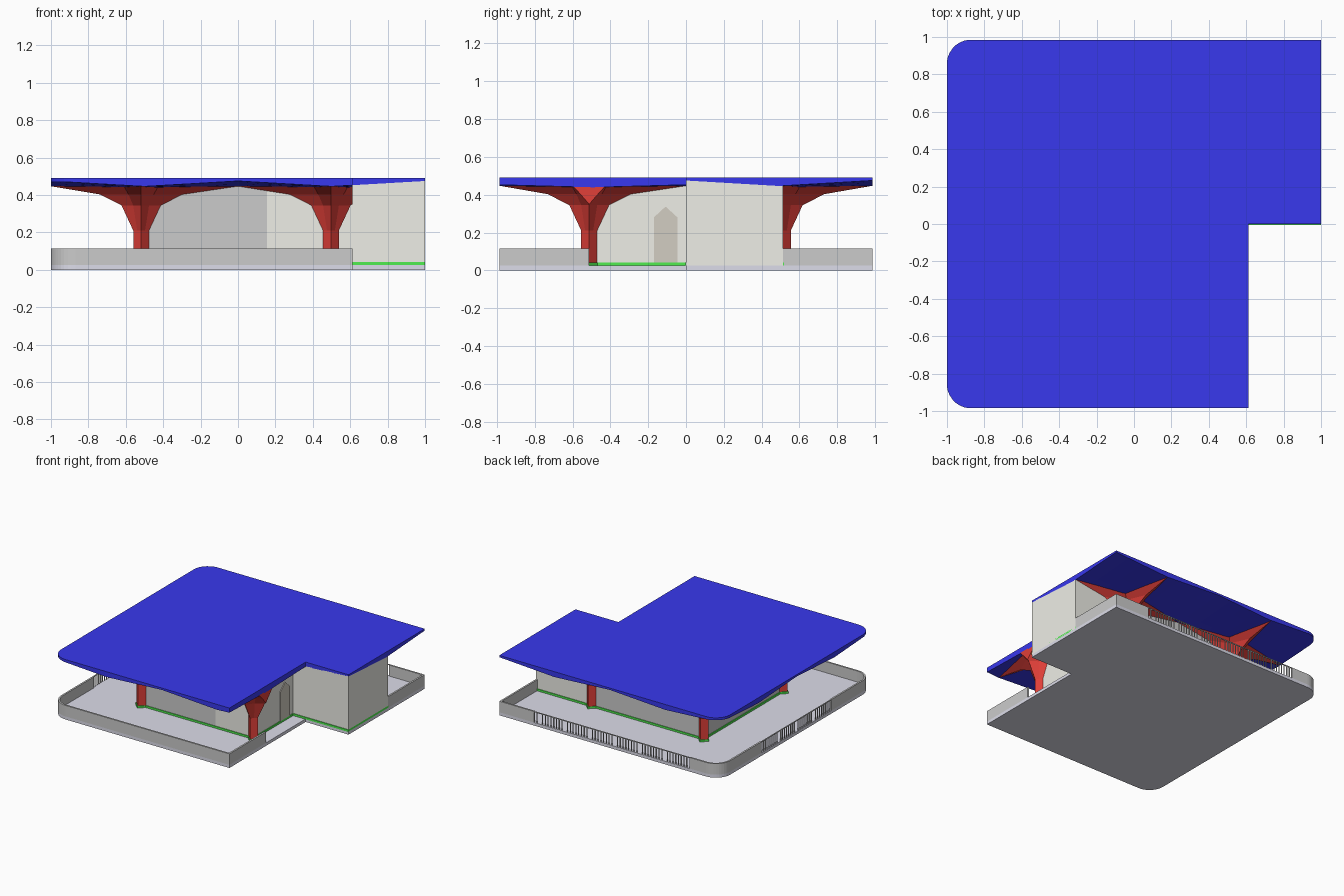
import bpy, bmesh
from math import sin, cos, pi
from mathutils import Vector

if "Cube" in bpy.data.objects:
    bpy.data.objects.remove(bpy.data.objects["Cube"])

X, Y, XN, R = 1.0, 0.985, 0.612, 0.13      # half sizes, notch edge, corner radius
CX, CY = (-0.518, 0.497), (-0.512, 0.512)  # column axes
FLOOR, ROOF, RAIL = 0.025, 0.49, 0.115


def mat(name, c):
    m = bpy.data.materials.new(name)
    m.diffuse_color = (*c, 1)
    m.use_nodes = True
    m.node_tree.nodes["Principled BSDF"].inputs["Base Color"].default_value = m.diffuse_color
    return m


BLUE = mat("roof_blue", (0.04, 0.04, 0.85))
RED = mat("column_red", (0.75, 0.05, 0.04))
BEIGE = mat("wall_beige", (0.86, 0.86, 0.80))
GLASS = mat("wall_grey", (0.69, 0.69, 0.69))
GREEN = mat("skirting_green", (0.08, 0.85, 0.08))
SLAB = mat("floor_lavender", (0.72, 0.72, 0.82))
DOOR = mat("door_brown", (0.65, 0.61, 0.54))
GREY = mat("parapet_grey", (0.6, 0.6, 0.6))


def finish(name, bm, m):
    bmesh.ops.recalc_face_normals(bm, faces=bm.faces)
    me = bpy.data.meshes.new(name)
    bm.to_mesh(me)
    bm.free()
    me.materials.append(m)
    ob = bpy.data.objects.new(name, me)
    bpy.context.collection.objects.link(ob)
    return ob


def under(x, y):
    """Height of the roof underside: low at columns, high at bay corners."""
    fx, fy = abs(abs(x) - 0.5) / 0.5, abs(abs(y) - Y / 2) / (Y / 2)
    return 0.437 + 0.009 * (fx + fy) + 0.02 * fx * fy


def arc(cx, cy, a0, a1, n=10):
    return [(cx + R * cos(a0 + (a1 - a0) * i / n), cy + R * sin(a0 + (a1 - a0) * i / n))
            for i in range(n + 1)]


def dense(path, n=8):
    out = [path[0]]
    for a, b in zip(path, path[1:]):
        out += [(a[0] + (b[0] - a[0]) * i / n, a[1] + (b[1] - a[1]) * i / n) for i in range(1, n + 1)]
    return out


def ribbon(name, path, z0, top, t, m):
    """Upright strip along a path, thickened to the right of the path."""
    bm = bmesh.new()
    P = [Vector(p) for p in path]
    rings = []
    for i, p in enumerate(P):
        ds = []
        if i > 0:
            ds.append((p - P[i - 1]).normalized())
        if i < len(P) - 1:
            ds.append((P[i + 1] - p).normalized())
        ns = [Vector((d.y, -d.x)) for d in ds]
        n = sum(ns, Vector((0, 0))).normalized()
        q = p + n * (t / n.dot(ns[0]))
        z1 = top(p.x, p.y) if callable(top) else top
        rings.append([bm.verts.new((*v, z)) for v, z in ((p, z0), (q, z0), (q, z1), (p, z1))])
    for a, b in zip(rings, rings[1:]):
        for k in range(4):
            bm.faces.new((a[k], a[k - 1], b[k - 1], b[k]))
    bm.faces.new(rings[0])
    bm.faces.new(rings[-1])
    return finish(name, bm, m)


def prism(name, pts, vec, m):
    bm = bmesh.new()
    f = bm.faces.new([bm.verts.new(p) for p in pts])
    r = bmesh.ops.extrude_face_region(bm, geom=[f])
    bmesh.ops.translate(bm, vec=vec, verts=[v for v in r["geom"] if isinstance(v, bmesh.types.BMVert)])
    return finish(name, bm, m)


# floor slab
front_arc = arc(-X + R, -Y + R, 1.5 * pi, pi)
back_arc = arc(-X + R, Y - R, pi, 0.5 * pi)
outline = [(X, 0), (XN, 0), (XN, -Y)] + front_arc + back_arc + [(X, Y)]
prism("floor_slab", [(x, y, 0) for x, y in outline], (0, 0, FLOOR), SLAB)

# roof: folded underside sheet, rounded corners, extruded to a flat top
bm = bmesh.new()
xs = sorted([i / 8 for i in range(-8, 9)] + [XN])
xs.remove(0.625)
ys = [Y * i / 8 for i in range(-8, 9)]
grid = [[bm.verts.new((x, y, under(x, y))) for y in ys] for x in xs]
for i in range(len(xs) - 1):
    for j in range(len(ys) - 1):
        if not (xs[i] >= XN and ys[j] < -1e-6):
            bm.faces.new((grid[i][j], grid[i + 1][j], grid[i + 1][j + 1], grid[i][j + 1]))
bmesh.ops.delete(bm, geom=[v for v in bm.verts if not v.link_faces], context="VERTS")
for s in (-1, 1):
    for k in range(1, 8):
        n = Vector((-cos(k * pi / 16), s * sin(k * pi / 16), 0))
        bmesh.ops.bisect_plane(bm, geom=bm.verts[:] + bm.edges[:] + bm.faces[:], clear_outer=True,
                               plane_co=Vector((-X + R, s * (Y - R), 0)) + n * R, plane_no=n)
r = bmesh.ops.extrude_face_region(bm, geom=bm.faces[:], use_keep_orig=True)
for v in r["geom"]:
    if isinstance(v, bmesh.types.BMVert):
        v.co.z = ROOF
bmesh.ops.dissolve_limit(bm, angle_limit=0.001, verts=bm.verts[:], edges=bm.edges[:])
finish("roof", bm, BLUE)

# columns: diamond shafts flaring into four arms that reach the bay edges
LEVELS = [(0.042, 0.0297, FLOOR), (0.042, 0.0297, 0.21), (0.105, 0.06, 0.345),
          (0.22, 0.095, 0.403), (0.49, 0.13, 0.447)]
for cx in CX:
    for cy in CY:
        bm = bmesh.new()
        reach = [(1 if cx > 0 else 0) - cx, (Y if cy > 0 else 0) - cy,
                 cx + (0 if cx > 0 else 1), cy + (0 if cy > 0 else Y)]
        rings = []
        for n, (tip, diag, z) in enumerate(LEVELS):
            ring = []
            for k in range(8):
                rad = diag if k % 2 else (reach[k // 2] if n == 4 else tip)
                ring.append(bm.verts.new((cx + rad * cos(k * pi / 4), cy + rad * sin(k * pi / 4), z)))
            rings.append(ring)
        for a, b in zip(rings, rings[1:]):
            for k in range(8):
                bm.faces.new((a[k - 1], a[k], b[k], b[k - 1]))
        bm.faces.new(rings[0])
        bm.faces.new(rings[-1])
        if cx > 0 > cy:  # arm cut off at the notch
            bmesh.ops.bisect_plane(bm, geom=bm.verts[:] + bm.edges[:] + bm.faces[:], clear_outer=True,
                                   plane_co=(XN, 0, 0), plane_no=(1, 0, 0))
            bmesh.ops.holes_fill(bm, edges=[e for e in bm.edges if e.is_boundary])
        finish("column", bm, RED)
        d = 0.05
        prism("column_foot", [(cx + d, cy, FLOOR), (cx, cy + d, FLOOR), (cx - d, cy, FLOOR),
                              (cx, cy - d, FLOOR)], (0, 0, 0.016), GREEN)

# walls up to the underside
x0, x1, y0, y1 = CX[0], CX[1], CY[0], CY[1]
wall_top = lambda x, y: under(x, y) + 0.003
grey_path = [(0.155, y0), (x0, y0), (x0, y1), (x1, y1)]
beige_path = [(x1, y1), (X, y1), (X, 0), (x1, 0), (x1, y0), (0.155, y0)]
ribbon("grey_wall", dense(grey_path), FLOOR, wall_top, 0.01, GLASS)
ribbon("beige_wall", dense(beige_path), FLOOR, wall_top, 0.01, BEIGE)
ribbon("skirting_grey_wall", grey_path, FLOOR, 0.041, -0.006, GREEN)
ribbon("skirting_beige_wall", [(x1, y1), (X - 0.006, y1), (X - 0.006, 0), (x1, 0), (x1, y0), (0.155, y0)],
       FLOOR, 0.041, -0.006, GREEN)

# pointed door
prism("door", [(x1, y, z) for y, z in ((-0.17, 0.041), (-0.045, 0.041), (-0.045, 0.28),
                                       (-0.108, 0.337), (-0.17, 0.28))], (0.006, 0, 0), DOOR)

# solid parapets
T = 0.014
ribbon("front_parapet", [(XN, y0), (XN, -Y)] + front_arc + [(-X, -0.45)], FLOOR, RAIL, T, GREY)
ribbon("corner_parapet", [(-X, 0.45)] + back_arc + [(-0.72, Y)], FLOOR, RAIL, T, GREY)
ribbon("back_parapet", [(0.685, Y), (X, Y), (X, y1)], FLOOR, RAIL, T, GREY)

# open railings between them
for name, a, b, n in (("left_railing", (-X, -0.45), (-X, 0.45), 36),
                      ("back_railing", (-0.72, Y), (0.685, Y), 56)):
    a, b = Vector(a), Vector(b)
    d = (b - a).normalized() * 0.003
    ribbon(name + "_handrail", [a, b], RAIL - 0.006, RAIL, 0.008, GREY)
    for i in range(1, n):
        if i % 9:
            p = a.lerp(b, i / n)
            ribbon(name + "_bar", [p - d, p + d], FLOOR, RAIL - 0.004, 0.006, GREY)
